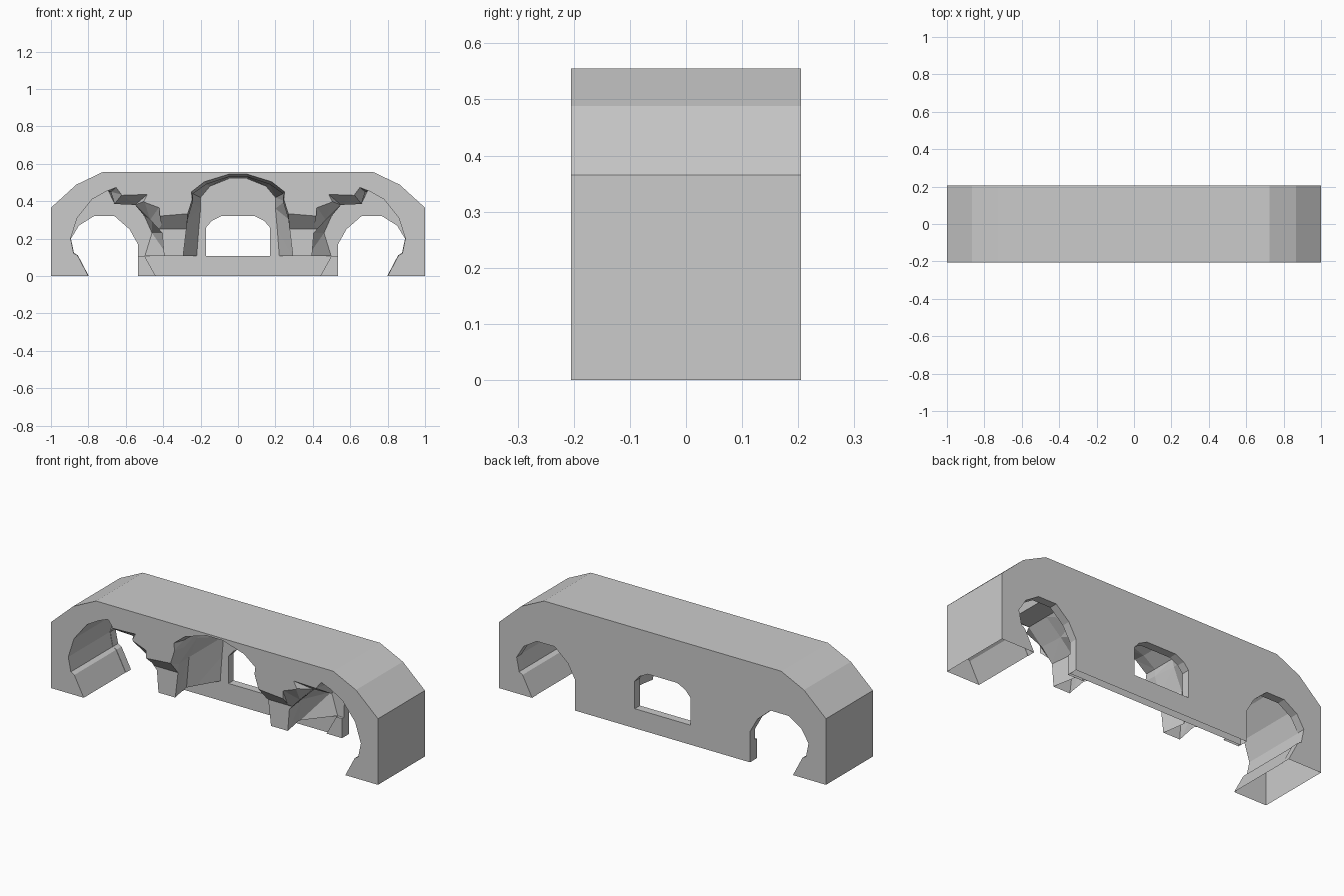
import bpy, bmesh

if "Cube" in bpy.data.objects:
    bpy.data.objects.remove(bpy.data.objects["Cube"])


def loft(name, sections):
    """Solid through matching x/z outlines placed at increasing y."""
    bm = bmesh.new()
    rings = [[bm.verts.new((x, y, z)) for x, z in pts] for y, pts in sections]
    n = len(rings[0])
    bm.faces.new(rings[0])
    bm.faces.new(rings[-1])
    for a, b in zip(rings, rings[1:]):
        for i in range(n):
            j = (i + 1) % n
            bm.faces.new((a[i], a[j], b[j], b[i]))
    if len(sections) > 2:
        bmesh.ops.triangulate(bm, faces=bm.faces[:])
    bmesh.ops.recalc_face_normals(bm, faces=bm.faces[:])
    me = bpy.data.meshes.new(name)
    bm.to_mesh(me)
    bm.free()
    ob = bpy.data.objects.new(name, me)
    bpy.context.collection.objects.link(ob)
    return ob


def prism(name, pts, y0, y1):
    return loft(name, [(y0, pts), (y1, pts)])


def sym(half):
    return half + [(-x, z) for x, z in reversed(half)]


def cut(target, tool):
    tool.hide_render = True
    mod = target.modifiers.new("cut", 'BOOLEAN')
    mod.operation, mod.object, mod.solver = 'DIFFERENCE', tool, 'EXACT'
    bpy.context.view_layer.objects.active = target
    bpy.ops.object.modifier_apply(modifier=mod.name)
    bpy.data.objects.remove(tool)


def open_and_mirror(ob, heights):
    """Open the shell below and on the centre plane, then mirror it."""
    bm = bmesh.new()
    bm.from_mesh(ob.data)
    gone = []
    for f in bm.faces:
        below = f.normal.z < -.99 and any(
            abs(f.calc_center_median().z - h) < .002 for h in heights)
        if below or all(abs(v.co.x) < 1e-4 for v in f.verts):
            gone.append(f)
    bmesh.ops.delete(bm, geom=gone, context='FACES')
    bm.to_mesh(ob.data)
    bm.free()
    ob.modifiers.new("mirror", 'MIRROR')


# left half of the main block with chamfered shoulder
D, LIP, WALL, SET, NECK = 0.205, -0.21, 0.16, -0.13, 0.0
body = prism("arched_block",
             [(-1, 0), (-1, .365), (-.865, .488), (-.725, .555), (0, .555), (0, 0)], -D, D)

# side hollow: shared outer curve, inner edge waists in behind the pillar
outer = [(-.784, -.03), (-.858, .11), (-.879, .122), (-.895, .2),
         (-.86, .31), (-.78, .41), (-.7, .455)]
front = outer + [(-.65, .475), (-.62, .435), (-.48, .44), (-.5, .40),
                 (-.42, .37), (-.415, .1), (-.43, -.03)]
mid = outer + [(-.68, .45), (-.66, .385), (-.55, .38), (-.47, .30),
               (-.405, .23), (-.395, .1), (-.40, -.03)]
neck = outer + [(-.68, .45), (-.66, .385), (-.55, .38), (-.46, .30),
                (-.39, .23), (-.37, .1), (-.37, -.03)]
back = outer + [(-.69, .45), (-.66, .385), (-.55, .38), (-.5, .32),
                (-.46, .23), (-.5, .1), (-.5, -.03)]
cut(body, loft("side_hollow", [(LIP, front), (SET, mid), (NECK, neck), (WALL, back)]))

# arched opening through the back wall
arch = [(-.535, -.04), (-.535, .17), (-.58, .25), (-.66, .32), (-.77, .32),
        (-.85, .27), (-.893, .2), (-.877, .123), (-.856, .111), (-.777, -.04)]
cut(body, prism("side_arch", arch, .1, .3))

# notch that sets the pillar back from the front face
notch_a = [(-.43, .05), (-.43, .325), (-.25, .34), (-.25, .05)]
notch_b = [(-.43, .05), (-.43, .25), (-.25, .25), (-.25, .05)]
cut(body, loft("pillar_notch", [(LIP, notch_a), (SET, notch_b)]))

# central niche, widest behind the pillars
c_front = sym([(-.29, .05), (-.27, .33), (-.245, .41), (-.25, .45), (-.18, .505), (-.05, .545)])
c_mid = sym([(-.3, .05), (-.27, .3), (-.24, .4), (-.24, .44), (-.17, .49), (-.05, .53)])
c_neck = sym([(-.32, .05), (-.30, .28), (-.25, .4), (-.24, .44), (-.17, .49), (-.05, .53)])
c_back = sym([(-.225, .05), (-.21, .25), (-.2, .36), (-.2, .42), (-.15, .48), (-.05, .52)])
cut(body, loft("niche", [(LIP, c_front), (SET, c_mid), (NECK, c_neck), (WALL, c_back)]))

# open space under the pillars, and the back window
cut(body, prism("underside", sym([(-.6, -.1), (-.6, .108)]), -.3, WALL))
cut(body, prism("window", sym([(-.17, .108), (-.17, .26), (-.14, .295), (-.09, .32)]), .05, .3))
open_and_mirror(body, (0, .108))

# small wedge feet at the ends of the bottom strip
foot = prism("strip_foot", [(-.535, 0), (-.535, .108), (-.5, .108), (-.44, 0)], .145, WALL)
open_and_mirror(foot, (0,))
